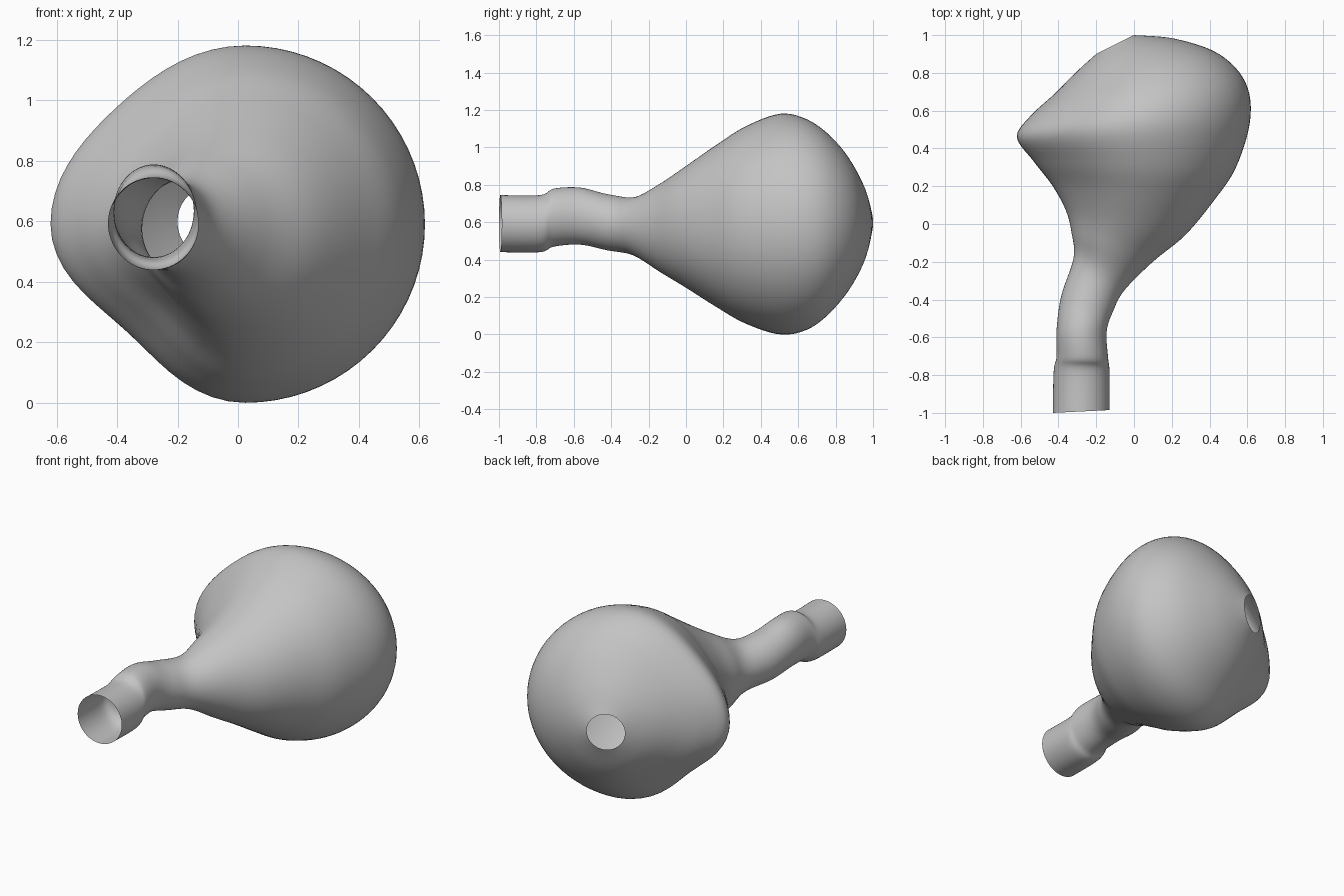
import bpy, bmesh, math
from mathutils import Vector

SEGMENTS = 72   # points around each ring
STEPS = 6       # interpolated rings between stations

cube = bpy.data.objects.get("Cube")
if cube:
    bpy.data.objects.remove(cube, do_unlink=True)

grey = bpy.data.materials.new("neutral grey")
grey.use_nodes = True
grey.diffuse_color = (0.55, 0.55, 0.55, 1)
grey.node_tree.nodes["Principled BSDF"].inputs["Base Color"].default_value = grey.diffuse_color

# Stations from tube mouth to rear opening:
# side point (x, y), opposite side point (x, y), bottom z, top z, flattening beside the ridge
stations = [Vector(s) for s in (
    (-.43, -1, -.13, -.985, .44, .745, 0),
    (-.425, -.78, -.13, -.78, .44, .745, 0),
    (-.41, -.7, -.137, -.71, .47, .78, 0),
    (-.41, -.56, -.145, -.57, .48, .785, 0),
    (-.385, -.38, -.11, -.46, .45, .75, 0),
    (-.32, -.18, -.05, -.35, .42, .735, .1),
    (-.33, -.05, .1, -.2, .33, .81, .3),
    (-.36, .07, .27, -.06, .25, .9, .7),
    (-.43, .2, .42, .12, .15, 1.01, 1.1),
    (-.53, .33, .54, .3, .06, 1.11, 1.1),
    (-.62, .46, .615, .55, 0, 1.18, 1),
    (-.55, .57, .59, .75, .035, 1.14, .9),
    (-.42, .69, .45, .9, .16, 1.02, .6),
    (-.3, .81, .22, .98, .32, .86, .3),
    (-.2, .9, 0, 1, .485, .71, 0),
)]


def spline(points, steps):
    """Smooth curve through every station."""
    out = []
    for i in range(len(points) - 1):
        a, b, c = points[max(i - 1, 0)], points[i], points[i + 1]
        d = points[min(i + 2, len(points) - 1)]
        for k in range(steps):
            t = k / steps
            out.append(b + (c - a) * (t / 2) + (a * 2 - b * 5 + c * 4 - d) * (t * t / 2)
                       + (b * 3 - a - c * 3 + d) * (t ** 3 / 2))
    return out + [points[-1]]


def ring(bm, station):
    """Elliptical section, flattened above and below the rounded ridge."""
    lx, ly, rx, ry, low, high, flat = station
    peak = 0.5 + 0.02 * flat
    verts = []
    for i in range(SEGMENTS):
        angle = math.tau * i / SEGMENTS
        c, s = math.cos(angle), math.sin(angle)
        radius = 1
        if c < 0:
            radius -= flat * (0.07 if s > 0 else 0.145) * math.sin(2 * angle) ** 2
        t = peak + radius * c * (peak if c < 0 else 1 - peak)
        verts.append(bm.verts.new((lx + (rx - lx) * t, ly + (ry - ly) * t,
                                   (low + high) / 2 + radius * s * (high - low) / 2)))
    return verts


# Open-ended hollow skin: tube, neck and bulb
bm = bmesh.new()
rings = [ring(bm, s) for s in spline(stations, STEPS)]
for a, b in zip(rings, rings[1:]):
    for i in range(SEGMENTS):
        j = (i + 1) % SEGMENTS
        bm.faces.new((a[i], a[j], b[j], b[i])).smooth = True
bm.normal_update()
# Make the skin face outwards
centre = Vector((0, 0.5, 0.59))
if sum(f.normal.dot(f.calc_center_median() - centre) for f in bm.faces
       if f.calc_center_median().y > 0.3) < 0:
    bmesh.ops.reverse_faces(bm, faces=bm.faces[:])

mesh = bpy.data.meshes.new("bulb_with_tube")
bm.to_mesh(mesh)
bm.free()
mesh.materials.append(grey)
bulb = bpy.data.objects.new("bulb_with_tube", mesh)
bpy.context.collection.objects.link(bulb)
